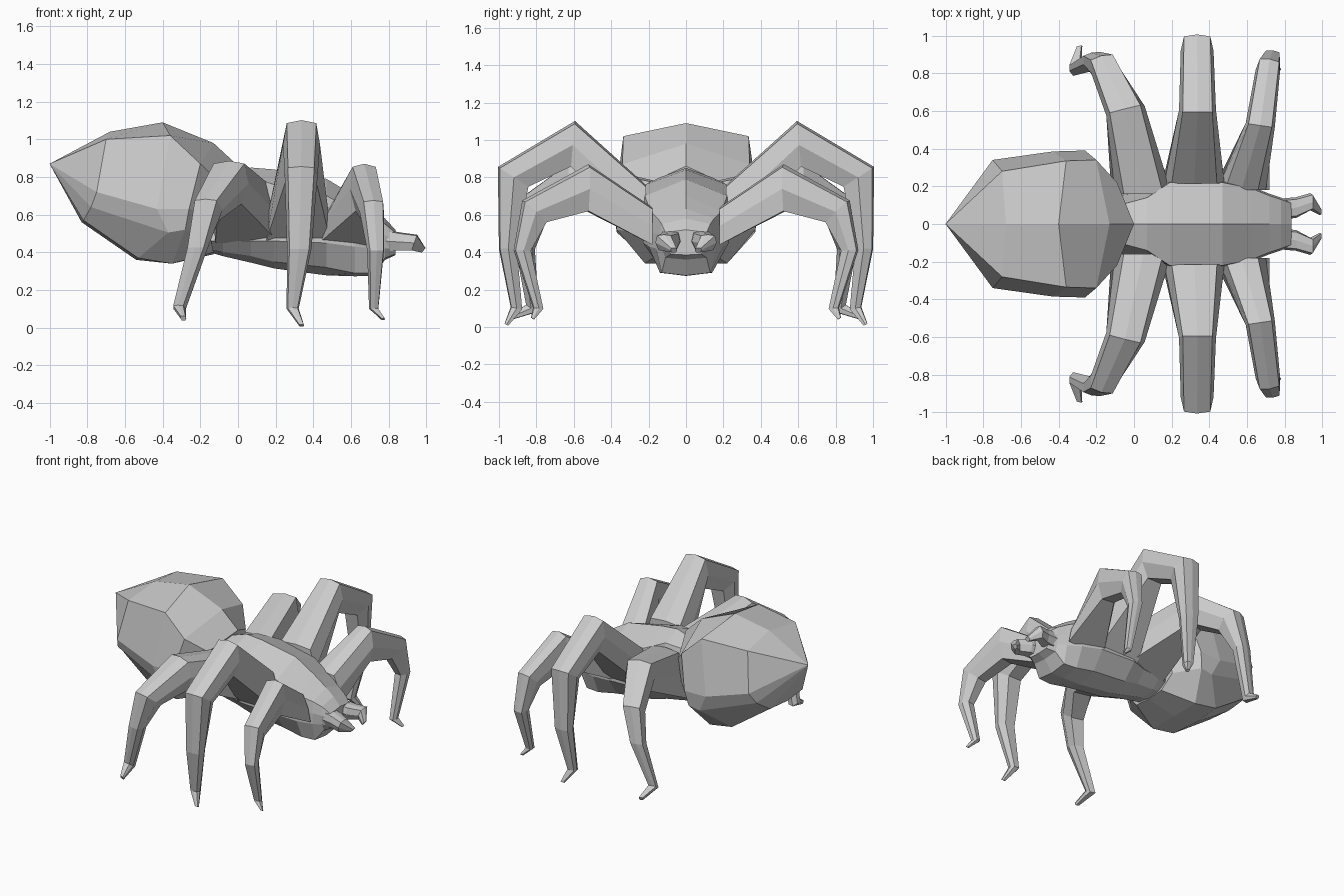
import bpy, bmesh
from mathutils import Vector

if "Cube" in bpy.data.objects:
    bpy.data.objects.remove(bpy.data.objects["Cube"])

grey = bpy.data.materials.new("plain grey")
grey.diffuse_color = (0.6, 0.6, 0.6, 1)
grey.use_nodes = True
grey.node_tree.nodes["Principled BSDF"].inputs["Base Color"].default_value = grey.diffuse_color


def loft(name, rings, start=None, end=None):
    """Bridge rings of points; ends close to a tip point or a flat cap."""
    bm = bmesh.new()
    rows = [[bm.verts.new(p) for p in ring] for ring in rings]
    n = len(rows[0])
    for a, b in zip(rows, rows[1:]):
        for i in range(n):
            j = (i + 1) % n
            bm.faces.new((a[i], a[j], b[j], b[i]))
    for row, tip in ((rows[0], start), (rows[-1], end)):
        if tip:
            t = bm.verts.new(tip)
            for i in range(n):
                bm.faces.new((row[i], row[(i + 1) % n], t))
        else:
            bm.faces.new(row)
    bmesh.ops.recalc_face_normals(bm, faces=bm.faces)
    mesh = bpy.data.meshes.new(name)
    bm.to_mesh(mesh)
    bm.free()
    mesh.materials.append(grey)
    obj = bpy.data.objects.new(name, mesh)
    bpy.context.collection.objects.link(obj)
    return obj


def whole(half):
    """Complete a half ring (first and last points on y = 0)."""
    return half + [(x, -y, z) for x, y, z in half[-2:0:-1]]


# Abdomen: four tilted rings ending in a rear point
abdomen = [
    [(-.68, 0, 1.04), (-.70, .28, 1.0), (-.75, .34, .72), (-.82, .19, .57), (-.83, 0, .56)],
    [(-.40, 0, 1.09), (-.36, .335, 1.02), (-.43, .385, .63), (-.37, .37, .505),
     (-.53, .22, .37), (-.54, 0, .36)],
    [(-.13, 0, .98), (-.20, .34, .87), (-.26, .39, .63), (-.28, .37, .52),
     (-.35, .22, .34), (-.35, 0, .34)],
    [(.0, 0, .86), (-.09, .22, .76), (-.13, .24, .60), (-.15, .22, .50),
     (-.13, .13, .40), (-.13, 0, .39)],
]
abdomen[0].insert(3, (-.78, .29, .64))
loft("abdomen", [whole(r) for r in abdomen], start=(-1, 0, .87))

# Thorax and head: x, top z, then (half width, z) down one side, bottom z
body = [
    (-.22, .74, (.08, .72), (.12, .60), (.14, .46), (.10, .43), .42),
    (-.08, .80, (.10, .77), (.15, .62), (.17, .46), (.10, .40), .38),
    (.07, .85, (.14, .80), (.17, .63), (.19, .46), (.12, .38), .345),
    (.19, .84, (.22, .76), (.23, .60), (.23, .46), (.13, .35), .315),
    (.47, .79, (.22, .70), (.23, .56), (.23, .45), (.14, .32), .278),
    (.62, .70, (.19, .62), (.20, .50), (.20, .43), (.14, .29), .273),
    (.72, .63, (.15, .58), (.16, .50), (.16, .42), (.13, .29), .275),
    (.78, .58, (.13, .55), (.14, .49), (.13, .42), (.11, .37), .36),
    (.835, .52, (.11, .505), (.12, .47), (.11, .42), (.08, .39), .385),
]
loft("thorax_and_head", [
    whole([(x, 0, top)] + [(x, y, z) for y, z in side] + [(x, 0, low)])
    for x, top, *side, low in body])

# Limb cross-section: low ridge on top, narrower underneath
SECTION = [(0, 1), (.8, .88), (1, 0), (.6, -.9), (-.6, -.9), (-1, 0), (-.8, .88)]


def limb(path, across):
    """Sweep the section along (x, y, z, half width, half depth) stations."""
    pts = [Vector(p[:3]) for p in path]
    side = Vector(across).normalized()
    rings = []
    for i, p in enumerate(pts):
        before = (p - pts[i - 1]).normalized() if i else None
        after = (pts[i + 1] - p).normalized() if i < len(pts) - 1 else None
        t = ((before or after) + (after or before)).normalized()
        up = side.cross(t).normalized()
        miter = 1 / max(.75, t.dot(before or after))
        w, d = path[i][3:]
        rings.append([p + side * (w * u) + up * (d * miter * v) for u, v in SECTION])
    return rings


def hip(x, y, low, high, top_w, low_w):
    """Upright ring on the thorax wall, flaring towards the bottom."""
    mid = (low + high) / 2
    right = [(top_w * .8, high - .01), ((top_w + low_w) / 2, mid), (low_w, low)]
    outline = [(0, high)] + right + [(-w, z) for w, z in right[::-1]]
    return [Vector((x + w, y, z)) for w, z in outline]


def pair(name, path, across, root=None):
    rings = limb(path, across)
    if root:
        rings[0] = hip(*root)
    loft(name + "_left", rings)
    loft(name + "_right", [[(p.x, -p.y, p.z) for p in r] for r in rings])


# Legs: base, knee, second joint, shin, ankle, toe
pair("front_leg", [
    (.55, .12, .54, .11, .12), (.67, .525, .738, .078, .12),
    (.71, .81, .615, .065, .082), (.73, .875, .41, .045, .045),
    (.72, .79, .10, .025, .025), (.77, .82, .045, .010, .010)],
    (1, -.15, 0), (.57, .18, .44, .64, .11, .15))
pair("middle_leg", [
    (.32, .13, .59, .15, .15), (.337, .605, .973, .098, .107),
    (.335, .92, .80, .087, .09), (.325, .95, .42, .065, .05),
    (.29, .905, .10, .032, .03), (.337, .96, .012, .014, .012)],
    (1, 0, 0), (.32, .215, .46, .76, .15, .17))
pair("rear_leg", [
    (.07, .12, .60, .14, .14), (-.045, .60, .765, .105, .11),
    (-.155, .82, .625, .075, .088), (-.215, .86, .42, .055, .05),
    (-.31, .82, .10, .034, .03), (-.29, .94, .05, .016, .014)],
    (1, .25, 0), (.05, .16, .45, .78, .13, .17))

# Mandibles curving in to a gap
pair("mandible", [
    (.78, .08, .46, .055, .06), (.86, .087, .455, .055, .05),
    (.935, .118, .45, .046, .038), (.985, .065, .41, .018, .016)], (0, -1, 0))
